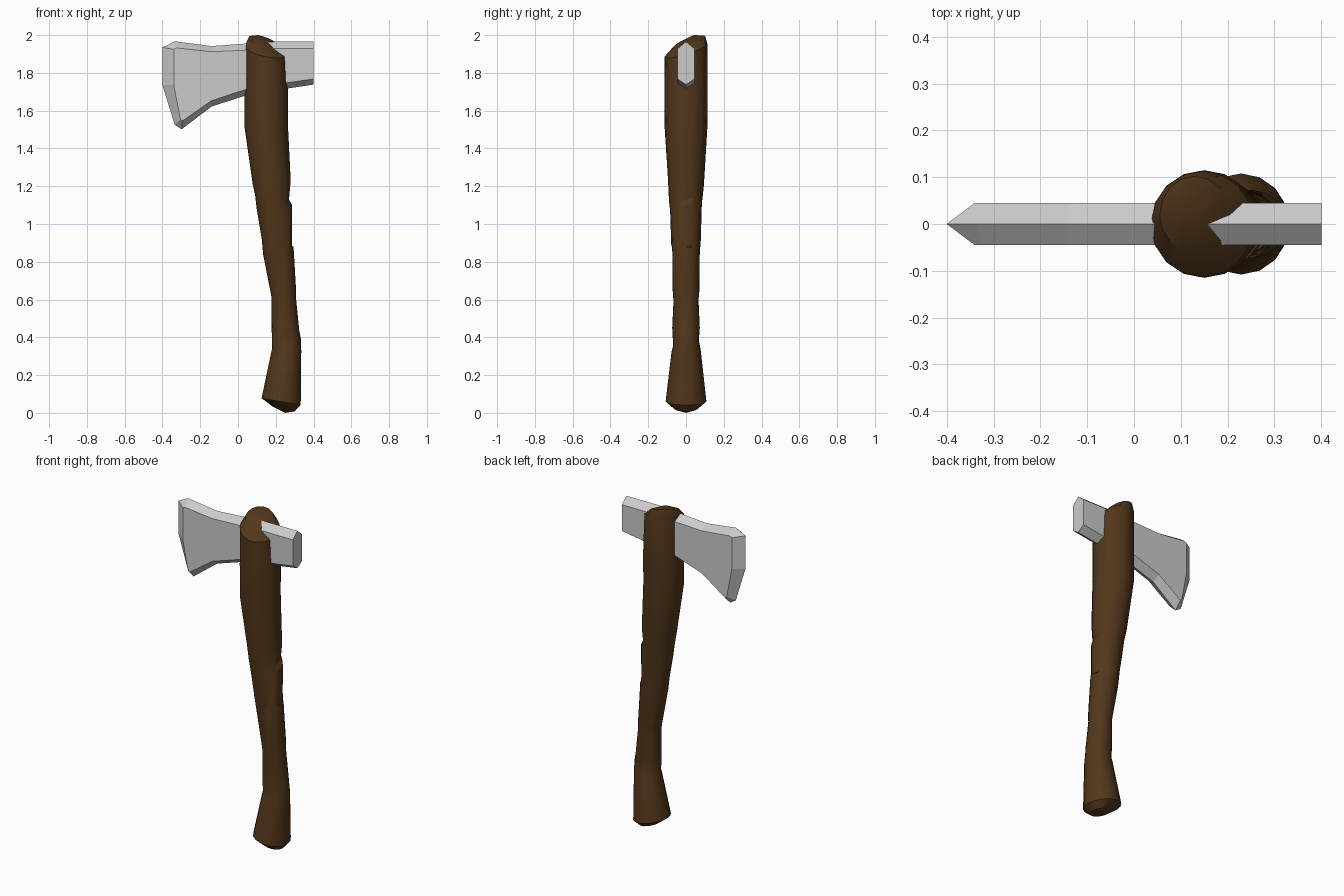
import bpy, bmesh
from math import cos, sin, pi

def finish(name, bm):
    bmesh.ops.recalc_face_normals(bm, faces=bm.faces)
    me = bpy.data.meshes.new(name)
    bm.to_mesh(me)
    bm.free()
    ob = bpy.data.objects.new(name, me)
    bpy.context.collection.objects.link(ob)
    return ob

# Handle: 16-sided loft; each ring is (z, x left, x right, y centre, y radius, tilt along x, tilt along y)
SIDES = 16
rings = [
    (0.02, 0.185, 0.30, 0, 0.06, -0.012, 0),
    (0.06, 0.125, 0.332, 0, 0.108, -0.018, 0),
    (0.33, 0.178, 0.335, 0, 0.077, 0.0, 0.01),
    (0.37, 0.180, 0.332, 0, 0.068, 0.03, 0.012),
    (0.45, 0.178, 0.325, 0, 0.073, -0.02, 0),
    (0.60, 0.178, 0.308, 0, 0.066, 0.0, 0.004),
    (0.63, 0.176, 0.308, 0, 0.070, 0.01, 0),
    (0.86, 0.133, 0.294, 0, 0.073, 0.02, -0.01),
    (0.90, 0.126, 0.286, 0, 0.078, -0.02, 0.01),
    (1.09, 0.099, 0.286, 0, 0.084, 0.01, 0.02),
    (1.14, 0.091, 0.270, 0, 0.090, -0.01, 0.02),
    (1.22, 0.078, 0.279, 0, 0.095, 0.01, -0.01),
    (1.51, 0.035, 0.265, 0, 0.113, 0, 0),
    (1.70, 0.035, 0.265, 0, 0.115, 0, 0),
    (1.92, 0.036, 0.256, 0, 0.113, -0.022, 0.035),
    (1.967, 0.055, 0.205, 0.02, 0.082, -0.018, 0.026),
]
bm = bmesh.new()
loops = []
for z, xl, xr, yc, ry, tx, ty in rings:
    loop = []
    for i in range(SIDES):
        a = 2 * pi * i / SIDES
        loop.append(bm.verts.new(((xl + xr) / 2 + (xr - xl) / 2 * cos(a), yc + ry * sin(a),
                                  z + tx * cos(a) + ty * sin(a))))
    loops.append(loop)
for lo, hi in zip(loops, loops[1:]):
    for i in range(SIDES):
        j = (i + 1) % SIDES
        bm.faces.new((lo[i], lo[j], hi[j], hi[i]))
# Domed ends
for loop, tip in ((loops[0], (0.25, 0, 0.0)), (loops[-1], (0.11, 0.04, 2.0))):
    c = bm.verts.new(tip)
    for i in range(SIDES):
        bm.faces.new((loop[i], loop[(i + 1) % SIDES], c))
handle = finish("handle", bm)
wood = bpy.data.materials.new("dark_wood")
wood.diffuse_color = (0.085, 0.038, 0.011, 1)
handle.data.materials.append(wood)
bpy.context.view_layer.objects.active = handle
handle.select_set(True)
bpy.ops.object.shade_smooth_by_angle(angle=0.44)

# Axe head: centre-line outline with a matching raised outline on each side
outer = [(0.4, 1.965), (0.19, 1.965), (0.04, 1.955), (-0.14, 1.942), (-0.335, 1.967), (-0.4, 1.935),
         (-0.4, 1.735), (-0.335, 1.525), (-0.298, 1.502), (-0.14, 1.622), (0.04, 1.68), (0.26, 1.717), (0.4, 1.738)]
inner = [(0.4, 1.928), (0.19, 1.928), (0.04, 1.92), (-0.14, 1.912), (-0.325, 1.932), (-0.34, 1.925),
         (-0.34, 1.735), (-0.305, 1.555), (-0.295, 1.545), (-0.14, 1.653), (0.04, 1.712), (0.26, 1.748), (0.4, 1.768)]
bm = bmesh.new()
mid = [bm.verts.new((x, 0, z)) for x, z in outer]
n = len(mid)
for y in (-0.045, 0.045):
    side = [bm.verts.new((x, y, z)) for x, z in inner]
    bm.faces.new(side)
    for i in range(n):
        j = (i + 1) % n
        bm.faces.new((mid[i], mid[j], side[j], side[i]))
finish("axe_head", bm)
